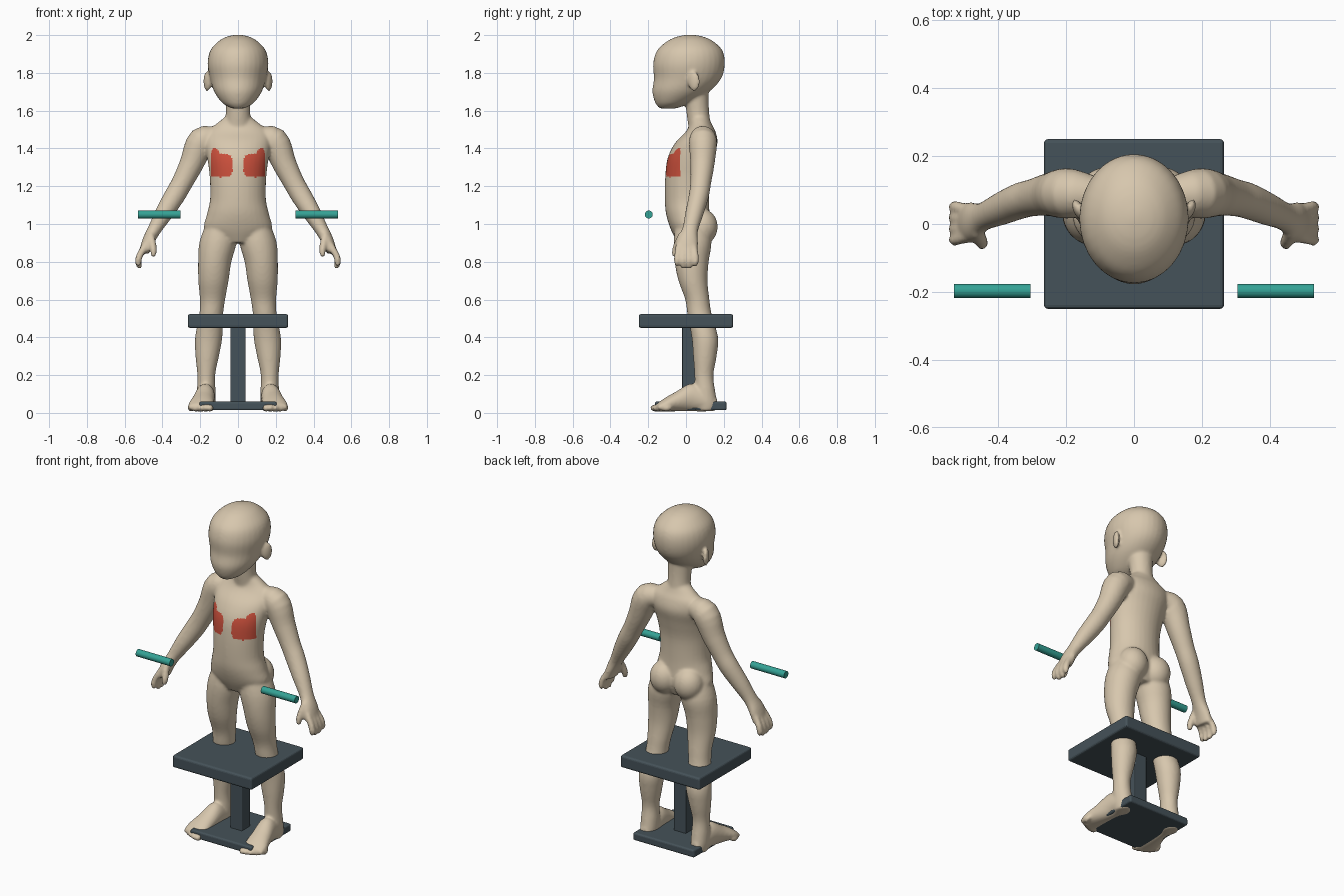
import bpy, bmesh, math
from mathutils import Vector, Matrix

cube = bpy.data.objects.get("Cube")
if cube:
    bpy.data.objects.remove(cube, do_unlink=True)


def material(name, rgb):
    m = bpy.data.materials.new(name)
    m.use_nodes = True
    m.diffuse_color = (*rgb, 1)
    m.node_tree.nodes["Principled BSDF"].inputs["Base Color"].default_value = (*rgb, 1)
    return m


tan = material("tan", (0.68, 0.57, 0.42))
red = material("red", (0.60, 0.08, 0.045))
slate = material("slate", (0.06, 0.085, 0.10))
teal = material("teal", (0.035, 0.36, 0.30))


def smooth_rings(rings, steps=4):
    """Catmull-Rom interpolation through the rings."""
    pts = [Vector(r) for r in rings]
    pts = [pts[0]] + pts + [pts[-1]]
    out = []
    for a, b, c, d in zip(pts, pts[1:], pts[2:], pts[3:]):
        for i in range(steps):
            t = i / steps
            out.append(0.5 * (2 * b + (c - a) * t + (2 * a - 5 * b + 4 * c - d) * t * t
                              + (3 * b - a - 3 * c + d) * t ** 3))
    return out + [pts[-1]]


def loft(bm, rings, normal=None, sides=32):
    """Closed tube through rings of (x, y, z, half width, half depth)."""
    rings = smooth_rings(rings)
    loops = []
    for i, r in enumerate(rings):
        lo, hi = rings[max(i - 1, 0)], rings[min(i + 1, len(rings) - 1)]
        t = Vector(normal) if normal else Vector(hi[:3]) - Vector(lo[:3])
        t.normalize()
        ref = Vector((0, 1, 0)) if abs(t.y) < 0.8 else Vector((0, 0, 1))
        u = ref.cross(t).normalized()
        v = t.cross(u)
        angles = [2 * math.pi * k / sides for k in range(sides)]
        loops.append([bm.verts.new(Vector(r[:3]) + u * r[3] * math.cos(a) + v * r[4] * math.sin(a))
                      for a in angles])
    for p, q in zip(loops, loops[1:]):
        for k in range(sides):
            j = (k + 1) % sides
            bm.faces.new((p[k], p[j], q[j], q[k]))
    bm.faces.new(loops[0])
    bm.faces.new(loops[-1])


def ball(bm, centre, size, tilt=0.0):
    mat = Matrix.Translation(centre) @ Matrix.Rotation(tilt, 4, 'Z') @ Matrix.Diagonal((*size, 1))
    bmesh.ops.create_uvsphere(bm, u_segments=24, v_segments=16, radius=1, matrix=mat)


UP = (0, 0, 1)
body = bmesh.new()

# One side: leg, foot, toes, arm, hand, ear, hip
loft(body, [(.09, .03, 1.02, .07, .08), (.105, .035, .91, .098, .10), (.123, .03, .8, .088, .09),
            (.13, .037, .7, .08, .077), (.135, .06, .6, .067, .064), (.142, .072, .52, .063, .064),
            (.155, .10, .4, .072, .07), (.163, .10, .3, .062, .062), (.168, .095, .2, .047, .05),
            (.168, .1, .12, .049, .054), (.168, .105, .05, .048, .06), (.168, .105, .01, .04, .05)], UP)
loft(body, [(.168, .165, .045, .025, .028), (.168, .11, .06, .047, .052), (.173, .03, .082, .052, .074),
            (.185, -.05, .061, .06, .053), (.195, -.11, .044, .068, .036), (.2, -.155, .028, .062, .02)],
     (.12, -1, 0))
for i in range(5):
    ball(body, (.148 + .026 * i, -.162 + .006 * i * i * .6, .026), (.018 - .001 * i, .03, .019))
loft(body, [(.10, .085, 1.455, .05, .05), (.19, .09, 1.44, .075, .074), (.245, .087, 1.32, .064, .064),
            (.295, .078, 1.22, .056, .055), (.335, .068, 1.15, .055, .053), (.39, .045, 1.06, .048, .048),
            (.443, .022, .97, .036, .042), (.475, .008, .91, .032, .057), (.497, .002, .85, .027, .06)])
for i in range(4):
    y = -.046 + .032 * i
    tip = .765 + (.018 if i in (0, 3) else 0)
    loft(body, [(.49, y * .8, .89, .017, .017), (.522, y, .83, .018, .018),
                (.528, y, .795, .017, .017), (.518, y, tip, .012, .012)], sides=12)
loft(body, [(.462, -.02, .94, .02, .022), (.452, -.045, .89, .02, .021),
            (.447, -.058, .85, .017, .018), (.451, -.06, .825, .011, .012)], sides=12)
ball(body, (.163, .042, 1.755), (.016, .034, .053), -.45)
ball(body, (.08, .085, .985), (.085, .083, .095))

# Mirror to the other side
bmesh.ops.mirror(body, geom=body.verts[:] + body.edges[:] + body.faces[:], axis='X', merge_dist=-1)

# Torso, neck and head
loft(body, [(0, .03, .90, .10, .075), (0, .025, .97, .178, .105), (0, .01, 1.05, .165, .115),
            (0, .005, 1.13, .148, .117), (0, .008, 1.25, .15, .118), (0, .025, 1.35, .163, .122),
            (0, .055, 1.43, .175, .112), (0, .078, 1.49, .165, .078), (0, .078, 1.53, .115, .058),
            (0, .07, 1.57, .065, .05)], UP)
loft(body, [(0, .078, 1.48, .075, .06), (0, .065, 1.57, .065, .06), (0, .058, 1.64, .066, .062),
            (0, .05, 1.74, .075, .07)], UP)
loft(body, [(0, -.095, 1.612, .035, .045), (0, -.07, 1.64, .082, .092), (0, -.028, 1.70, .126, .15),
            (0, .008, 1.77, .148, .178), (0, .016, 1.85, .161, .19), (0, .02, 1.92, .146, .172),
            (0, .022, 1.97, .10, .118), (0, .022, 1.993, .055, .065), (0, .022, 2.002, .01, .012)], UP)
bmesh.ops.recalc_face_normals(body, faces=body.faces[:])

# Fuse the parts into one soft skin
raw = bpy.data.meshes.new("body_parts")
body.to_mesh(raw)
body.free()
figure = bpy.data.objects.new("mannequin_body", raw)
bpy.context.collection.objects.link(figure)
fuse = figure.modifiers.new("fuse", 'REMESH')
fuse.mode = 'VOXEL'
fuse.voxel_size = 0.008
soften = figure.modifiers.new("soften", 'SMOOTH')
soften.factor = 0.5
soften.iterations = 7
bpy.context.view_layer.update()
skin = bpy.data.meshes.new_from_object(figure.evaluated_get(bpy.context.evaluated_depsgraph_get()))
figure.modifiers.clear()
figure.data = skin
skin.materials.clear()
skin.materials.append(tan)
skin.materials.append(red)

# Chest patches: a rounded block with a raised outer corner
for p in skin.polygons:
    p.use_smooth = True
    c = p.center
    x = abs(c.x)
    block = ((x - .095) / .066) ** 4 + ((c.z - 1.31) / .062) ** 4 < 1
    corner = math.hypot(x - .128, c.z - 1.368) < .033
    p.material_index = int(c.y < -.03 and (block or corner))


def box(name, low, high, bevel):
    low, high = Vector(low), Vector(high)
    bm = bmesh.new()
    bmesh.ops.create_cube(bm, size=1, matrix=Matrix.Translation((low + high) / 2)
                          @ Matrix.Diagonal((*(high - low), 1)))
    bmesh.ops.bevel(bm, geom=bm.edges[:], offset=bevel, segments=3, profile=.5, affect='EDGES')
    me = bpy.data.meshes.new(name)
    bm.to_mesh(me)
    bm.free()
    me.materials.append(slate)
    bpy.context.collection.objects.link(bpy.data.objects.new(name, me))


# Stand
box("seat_plate", (-.265, -.25, .45), (.265, .25, .523), .012)
box("seat_post", (-.04, -.02, .04), (.04, .06, .46), .005)
box("base_plate", (-.205, -.165, .014), (.205, .215, .06), .01)

# Hand bars
for side, name in ((1, "left_bar"), (-1, "right_bar")):
    bpy.ops.mesh.primitive_cylinder_add(vertices=24, radius=.021, depth=.226,
                                        location=(side * .417, -.197, 1.05), rotation=(0, math.pi / 2, 0))
    bar = bpy.context.object
    bar.name = name
    bar.data.materials.append(teal)
    bpy.ops.object.shade_smooth_by_angle()
